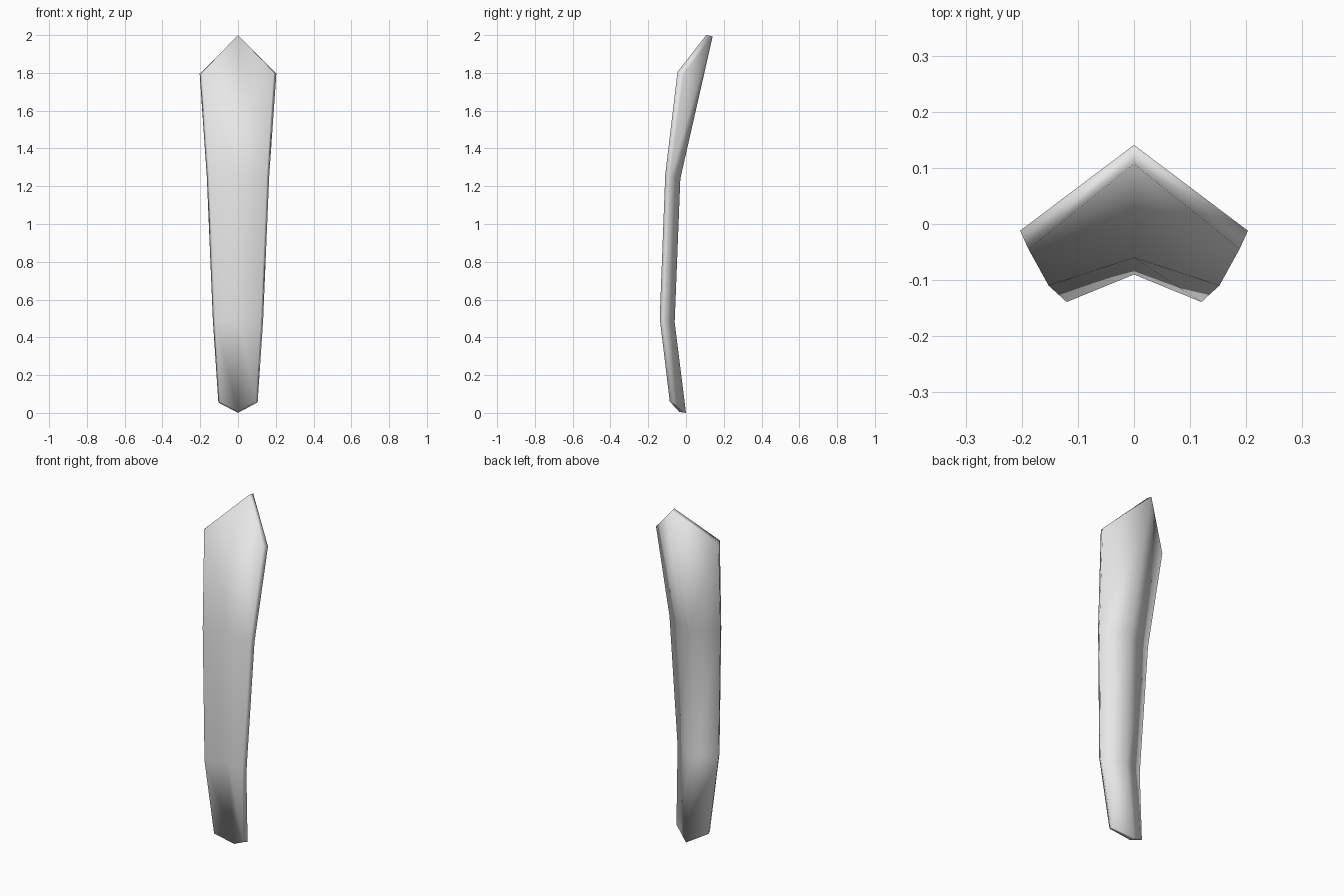
import bpy
import bmesh

cube = bpy.data.objects.get("Cube")
if cube:
    bpy.data.objects.remove(cube, do_unlink=True)

# Plain grey finish
grey = bpy.data.materials.new("light_grey")
grey.use_nodes = True
colour = (0.8, 0.8, 0.8, 1)
grey.diffuse_color = colour
grey.node_tree.nodes["Principled BSDF"].inputs["Base Color"].default_value = colour

# Rows from bottom to top: ridge (y, z) then side edge (x, y, z)
FRONT = [((-0.035, 0.005), (0.095, -0.086, 0.06)),
         ((-0.09, 0.5), (0.12, -0.139, 0.5)),
         ((-0.06, 1.25), (0.152, -0.11, 1.26)),
         ((0.107, 2.0), (0.188, -0.045, 1.805))]
BACK = [((0.0, 0.0), (0.104, -0.06, 0.055)),
        ((-0.06, 0.48), (0.133, -0.112, 0.49)),
        ((-0.03, 1.24), (0.165, -0.083, 1.25)),
        ((0.141, 1.993), (0.203, -0.012, 1.795))]


def add_rows(bm, rows):
    """Left edge, ridge and right edge vertices for every row."""
    return [[bm.verts.new((x, y, z)),
             bm.verts.new((0, *ridge)),
             bm.verts.new((-x, y, z))] for ridge, (x, y, z) in rows]


def outline(grid):
    """Closed loop of vertices around a sheet."""
    return (grid[0] + [row[2] for row in grid[1:-1]]
            + grid[-1][::-1] + [row[0] for row in grid[-2:0:-1]])


bm = bmesh.new()
sheets = [add_rows(bm, FRONT), add_rows(bm, BACK)]

# Front and back sheets, folded along the middle
for grid in sheets:
    for low, high in zip(grid, grid[1:]):
        for i in range(2):
            bm.faces.new((low[i], low[i + 1], high[i + 1], high[i]))

# Rim joining the two sheets
front, back = map(outline, sheets)
for i in range(len(front)):
    j = (i + 1) % len(front)
    bm.faces.new((front[i], front[j], back[j], back[i]))

bmesh.ops.recalc_face_normals(bm, faces=bm.faces)
for face in bm.faces:
    face.smooth = True

mesh = bpy.data.meshes.new("folded_blade")
bm.to_mesh(mesh)
bm.free()
mesh.materials.append(grey)
blade = bpy.data.objects.new("folded_blade", mesh)
bpy.context.collection.objects.link(blade)
